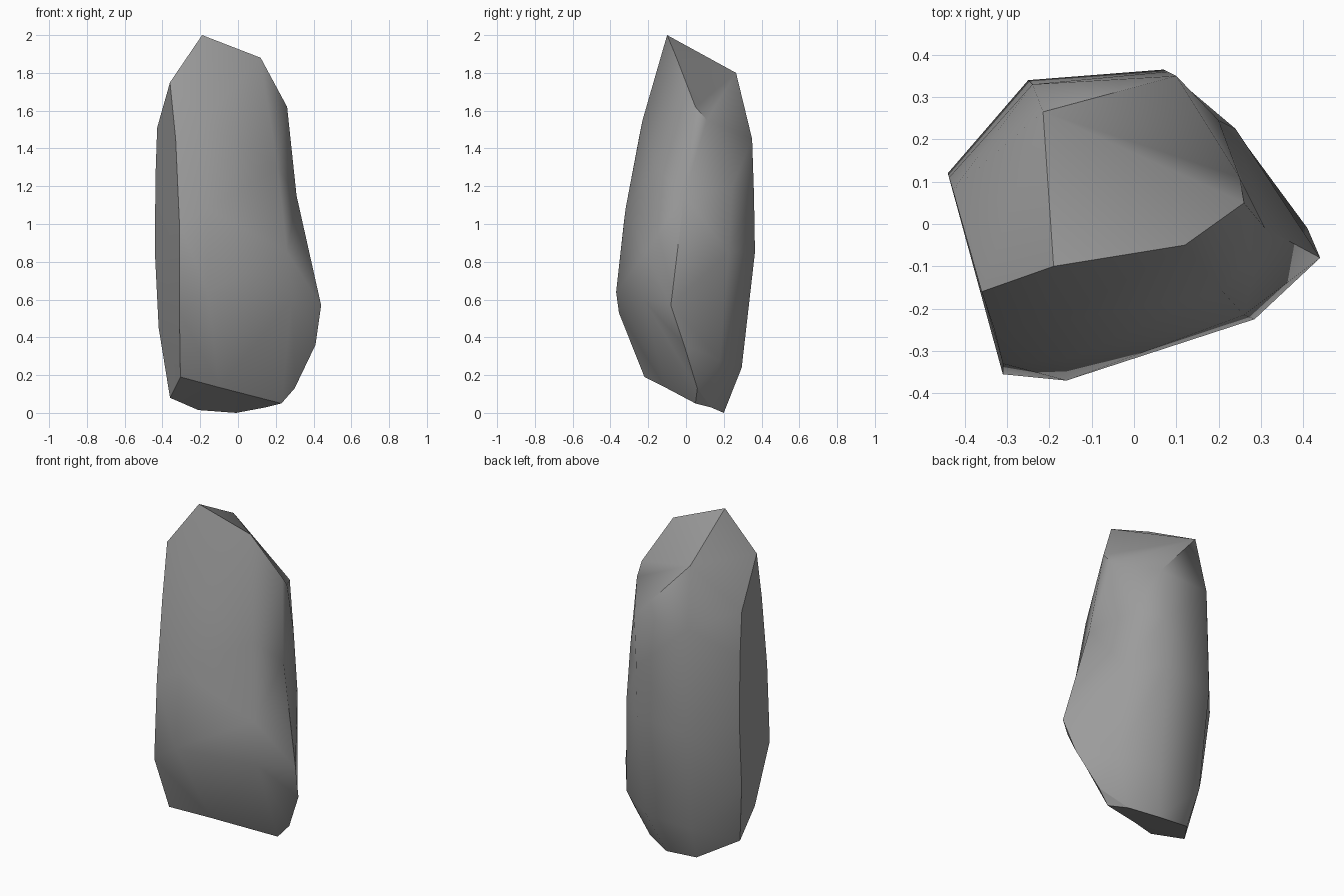
import bpy
import bmesh
import math

# Remove the default object
default_cube = bpy.data.objects.get("Cube")
if default_cube:
    bpy.data.objects.remove(default_cube, do_unlink=True)

# One plain stone colour
stone = bpy.data.materials.new("stone_grey")
stone.use_nodes = True
stone_colour = (0.33, 0.33, 0.33, 1)
stone.diffuse_color = stone_colour
shader = stone.node_tree.nodes["Principled BSDF"]
shader.inputs["Base Color"].default_value = stone_colour
shader.inputs["Roughness"].default_value = 0.9

# Ridge lines running up the rock, each from the base to the crown
ridges = {
    "front_right_corner": [(-.305, -.22, .19), (-.31, -.355, .53), (-.31, -.33, 1), (-.33, -.25, 1.45), (-.36, -.16, 1.75)],
    "front_middle": [(-.1, -.11, .135), (-.16, -.37, .64), (-.16, -.32, 1.08), (-.18, -.23, 1.55), (-.19, -.1, 2)],
    "front_left_bend": [(.23, .05, .05), (.285, -.225, .6), (.26, -.215, .85), (.21, -.16, 1.3), (.12, -.05, 1.88)],
    "left_corner": [(.3, .06, .13), (.41, -.01, .36), (.44, -.08, .57), (.31, -.01, 1.15), (.26, .05, 1.62)],
    "back_left_bend": [(.15, .13, .03), (.27, .18, .28), (.24, .225, .85), (.2, .245, 1.2), (.25, .11, 1.55)],
    "back_middle": [(-.01, .2, 0), (.06, .295, .24), (.07, .365, .85), (.08, .36, 1.15), (.1, .35, 1.45)],
    "back_right_bend": [(-.21, .2, .015), (-.23, .28, .22), (-.25, .34, .82), (-.24, .33, 1.45), (-.215, .265, 1.8)],
    "right_corner": [(-.36, 0, .08), (-.42, .07, .45), (-.44, .12, .85), (-.437, .11, 1.25), (-.428, .08, 1.51)],
}

bm = bmesh.new()
columns = [[bm.verts.new(point) for point in ridge] for ridge in ridges.values()]
lines = dict(zip(ridges, columns))

# Side walls between neighbouring ridge lines
for column, neighbour in zip(columns, columns[1:] + columns[:1]):
    for level in range(len(column) - 1):
        bm.faces.new((column[level], neighbour[level], neighbour[level + 1], column[level + 1]))

# Slanted underside
underside = bm.faces.new([column[0] for column in reversed(columns)])

# Crown: one flat facet to the right of the peak, a rounded fan to its left
crown = {name: column[-1] for name, column in lines.items()}
peak, back_peak = crown["front_middle"], crown["back_right_bend"]
bm.faces.new((peak, back_peak, crown["right_corner"], crown["front_right_corner"]))
fan = [crown[name] for name in ("front_middle", "front_left_bend", "left_corner", "back_left_bend", "back_middle")]
for first, second in zip(fan, fan[1:]):
    bm.faces.new((back_peak, first, second))

# Broken edges that stay sharp: base rim, two corners, crown rim and crown ridge
for edge in underside.edges:
    edge.smooth = False
crown_rim = [crown["right_corner"], crown["front_right_corner"]] + fan[:4]
crown_ridge = [peak, back_peak, crown["back_middle"]]
for path in (lines["front_right_corner"], lines["right_corner"], crown_rim, crown_ridge):
    for first, second in zip(path, path[1:]):
        bm.edges.get((first, second)).smooth = False

bmesh.ops.triangulate(bm, faces=bm.faces[:])
bmesh.ops.recalc_face_normals(bm, faces=bm.faces[:])

# Rock object, smooth over its gentle bends
mesh = bpy.data.meshes.new("rock")
bm.to_mesh(mesh)
bm.free()
mesh.materials.append(stone)
rock = bpy.data.objects.new("rock", mesh)
bpy.context.scene.collection.objects.link(rock)
bpy.ops.object.select_all(action="DESELECT")
rock.select_set(True)
bpy.context.view_layer.objects.active = rock
bpy.ops.object.shade_smooth_by_angle(angle=math.radians(60))
